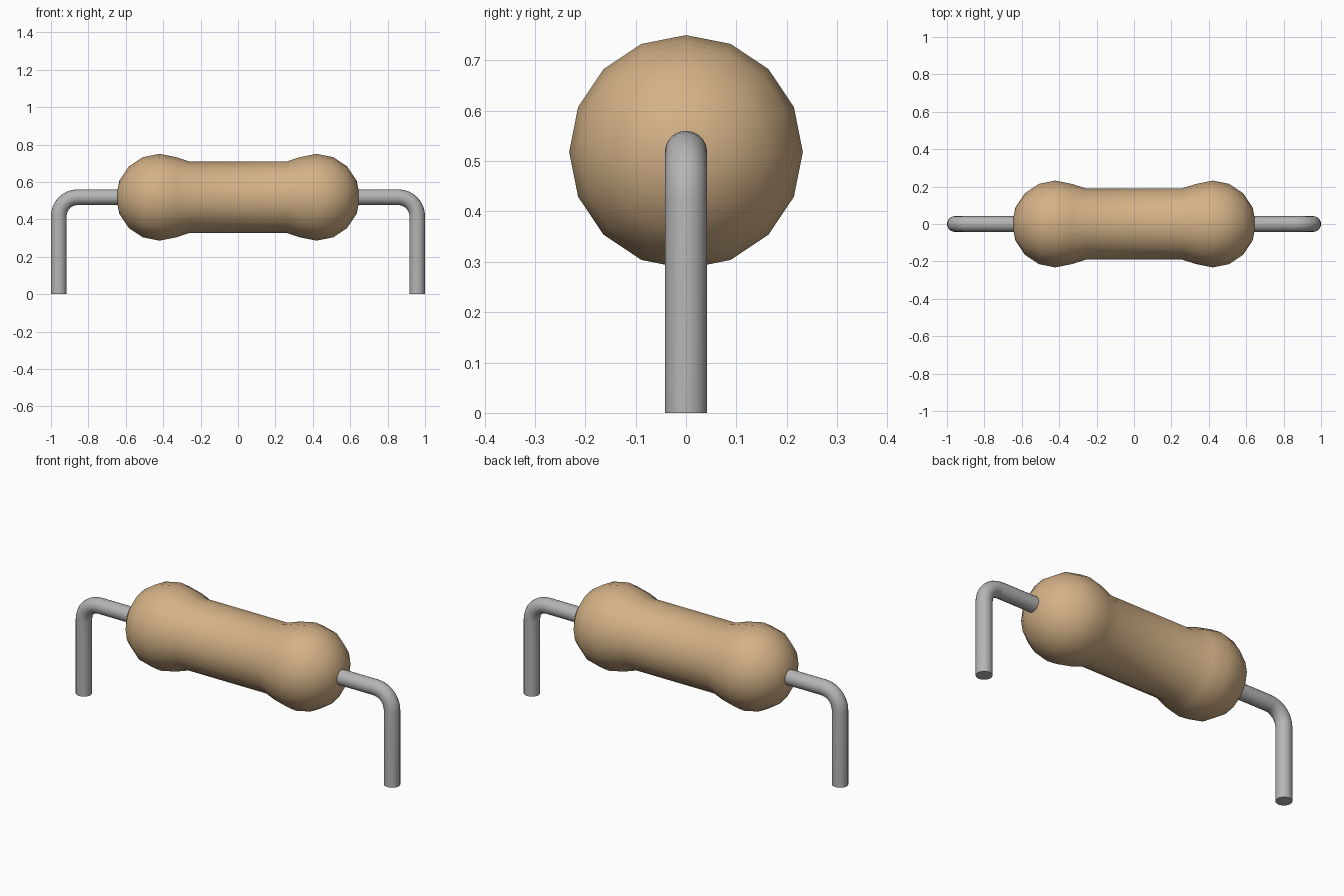
import bpy, bmesh, math
from mathutils import Matrix, Vector

cube = bpy.data.objects.get("Cube")
if cube:
    bpy.data.objects.remove(cube, do_unlink=True)

AXIS_Z = 0.518      # height of the body axis
WIRE_R = 0.042
LEG_X = 0.958
BEND_R = 0.10


def material(name, color):
    mat = bpy.data.materials.new(name)
    mat.use_nodes = True
    mat.diffuse_color = color
    bsdf = next(n for n in mat.node_tree.nodes if n.type == 'BSDF_PRINCIPLED')
    bsdf.inputs["Base Color"].default_value = color
    return mat


def smooth(obj, degrees):
    bpy.ops.object.select_all(action='DESELECT')
    obj.select_set(True)
    bpy.context.view_layer.objects.active = obj
    bpy.ops.object.shade_smooth_by_angle(angle=math.radians(degrees))


tan = material("tan ceramic", (0.65, 0.44, 0.24, 1))
grey = material("grey metal", (0.46, 0.46, 0.46, 1))

# Body: dumbbell profile spun around the x axis, 16 sides
BULB_X, BULB_R, WAIST_R = 0.42, 0.232, 0.19
half = [(BULB_X + BULB_R * math.sin(a), BULB_R * math.cos(a))
        for a in (math.radians(22.5 * i) for i in range(4, -2, -1))]
half[0] = (half[0][0], 0.0)
half.append((0.256, WAIST_R))
profile = half + [(-x, r) for x, r in reversed(half)]

bm = bmesh.new()
verts = [bm.verts.new((x, 0, r)) for x, r in profile]
edges = [bm.edges.new(pair) for pair in zip(verts, verts[1:])]
bmesh.ops.spin(bm, geom=verts + edges, cent=(0, 0, 0), axis=(1, 0, 0),
               angle=math.tau, steps=16, use_duplicate=False)
bmesh.ops.remove_doubles(bm, verts=bm.verts, dist=1e-4)
bmesh.ops.recalc_face_normals(bm, faces=bm.faces)
mesh = bpy.data.meshes.new("resistor_body")
bm.to_mesh(mesh)
bm.free()
body = bpy.data.objects.new("resistor_body", mesh)
body.location.z = AXIS_Z
bpy.context.collection.objects.link(body)
mesh.materials.append(tan)
smooth(body, 40)

# Wire leads: round tube along a path with a rounded elbow, one per side
for side, name in ((1, "left_lead"), (-1, "right_lead")):
    path = [(0.55, AXIS_Z)]
    for i in range(9):
        a = math.radians(90 - 90 * i / 8)
        path.append((LEG_X - BEND_R + BEND_R * math.cos(a),
                     AXIS_Z - BEND_R + BEND_R * math.sin(a)))
    path.append((LEG_X, 0.0))

    # Rings of the tube, each square to the path direction
    bm = bmesh.new()
    rings = []
    for i, (x, z) in enumerate(path):
        turn = min(max((i - 1) / 8, 0), 1) * math.pi / 2
        out = Vector((math.sin(turn) * side, 0, math.cos(turn)))
        ring = []
        for k in range(20):
            t = math.tau * k / 20
            offset = out * math.cos(t) + Vector((0, 1, 0)) * math.sin(t)
            ring.append(bm.verts.new(Vector((x * side, 0, z)) + offset * WIRE_R))
        rings.append(ring)
    for a, b in zip(rings, rings[1:]):
        for k in range(20):
            n = (k + 1) % 20
            bm.faces.new((a[k], a[n], b[n], b[k]))
    bm.faces.new(rings[0])
    bm.faces.new(rings[-1])
    bmesh.ops.recalc_face_normals(bm, faces=bm.faces)
    mesh = bpy.data.meshes.new(name)
    bm.to_mesh(mesh)
    bm.free()
    lead = bpy.data.objects.new(name, mesh)
    bpy.context.collection.objects.link(lead)
    mesh.materials.append(grey)
    smooth(lead, 40)
